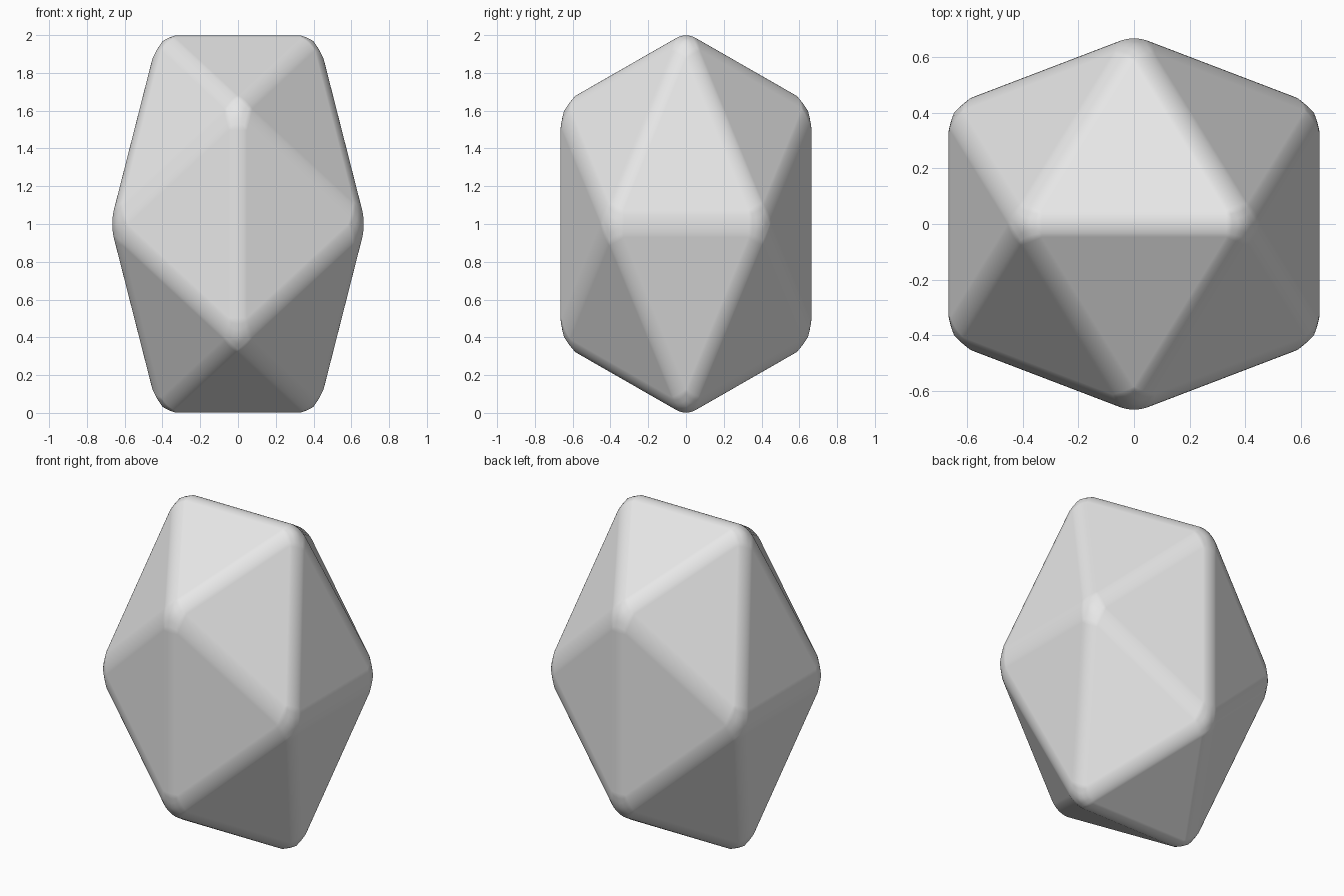
import bpy
import bmesh
from math import sqrt

cube = bpy.data.objects.get("Cube")
if cube:
    bpy.data.objects.remove(cube, do_unlink=True)

PHI = (1 + sqrt(5)) / 2
BEVEL = 0.05           # rounding width along each face
UNIT = 0.4178          # half edge length of the sharp solid
STRETCH = 1.5          # vertical elongation

# Plain grey stone
grey = bpy.data.materials.new("light grey")
grey.use_nodes = True
colour = (0.8, 0.8, 0.8, 1)
grey.diffuse_color = colour
grey.node_tree.nodes["Principled BSDF"].inputs["Base Color"].default_value = colour

# Icosahedron: hull of three crossed golden rectangles
bm = bmesh.new()
for a in (-UNIT, UNIT):
    for b in (-UNIT * PHI, UNIT * PHI):
        for corner in ((a, 0, b), (0, b, a), (b, a, 0)):
            bm.verts.new(corner)
bmesh.ops.convex_hull(bm, input=bm.verts[:])
bmesh.ops.recalc_face_normals(bm, faces=bm.faces[:])
mesh = bpy.data.meshes.new("faceted_stone")
bm.to_mesh(mesh)
bm.free()
mesh.materials.append(grey)
mesh.shade_smooth()

stone = bpy.data.objects.new("faceted_stone", mesh)
bpy.context.collection.objects.link(stone)
stone.location.z = 1
stone.scale.z = STRETCH

# Soft rounded edges and corners
bevel = stone.modifiers.new("rounded_edges", 'BEVEL')
bevel.limit_method = 'NONE'
bevel.width = BEVEL
bevel.segments = 6
bevel.harden_normals = True
